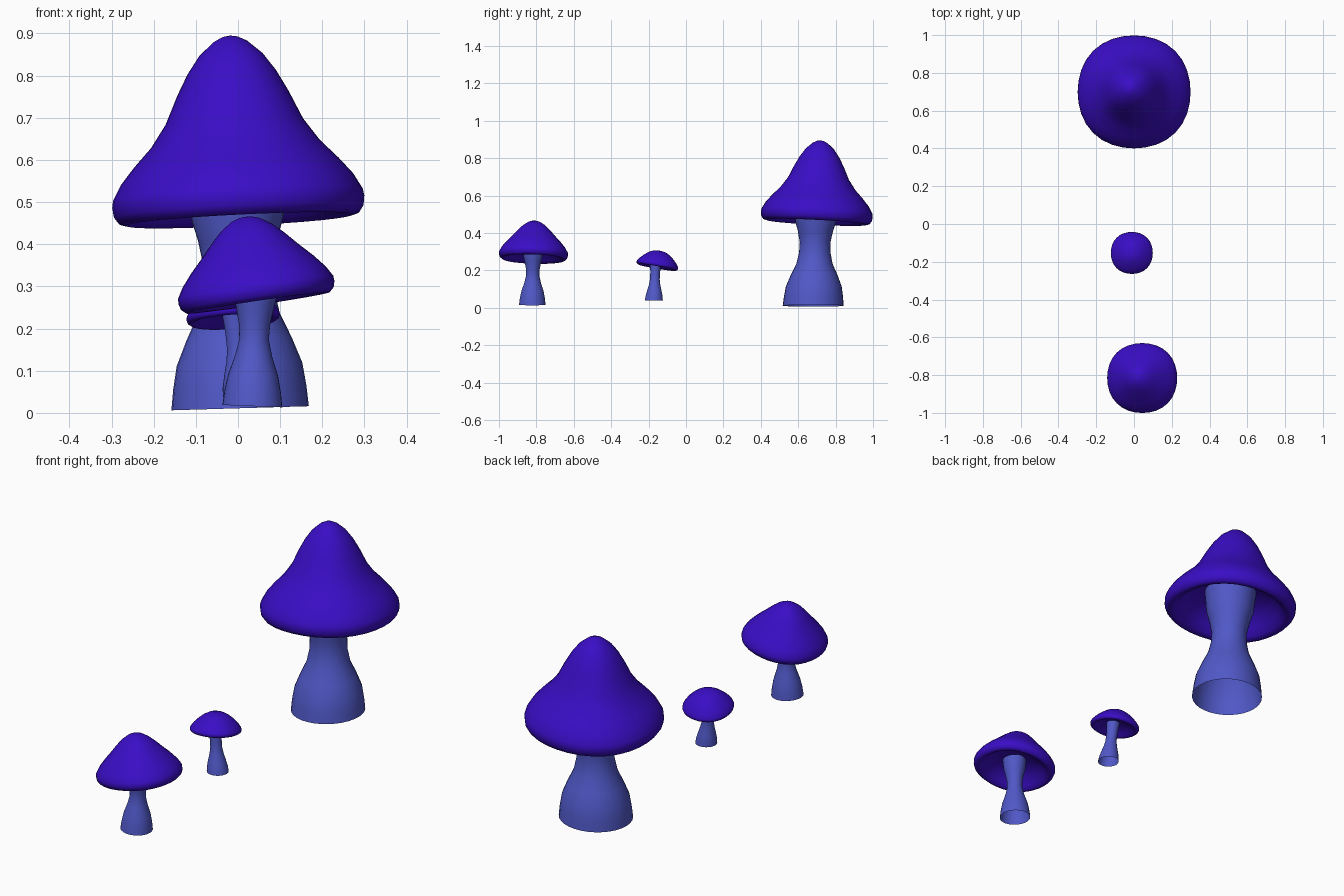
import bpy, bmesh, math

N = 32


def material(name, rgb):
    m = bpy.data.materials.new(name)
    m.diffuse_color = (*rgb, 1)
    return m


CAP = material("cap_indigo", (0.042, 0.004, 0.56))
STEM = material("stem_blue", (0.08, 0.098, 0.57))


def lathe(name, rings, slope, mat, squareness=0.0, poles=None):
    """Skin horizontal rings (x, y, z, radius), each sheared to a slope."""
    bm = bmesh.new()
    loops = []
    for cx, cy, cz, r in rings:
        loop = []
        for i in range(N):
            a = 2 * math.pi * i / N
            rr = r * (1 + squareness * (1 - math.cos(4 * a)))
            dx, dy = rr * math.cos(a), rr * math.sin(a)
            loop.append(bm.verts.new((cx + dx, cy + dy,
                                      cz + slope[0] * dx + slope[1] * dy)))
        loops.append(loop)
    for a, b in zip(loops, loops[1:]):
        for i in range(N):
            j = (i + 1) % N
            bm.faces.new((a[i], a[j], b[j], b[i]))
    if poles:
        for loop, p in zip((loops[0], loops[-1]), poles):
            v = bm.verts.new(p)
            for i in range(N):
                bm.faces.new((loop[(i + 1) % N], loop[i], v))
    bmesh.ops.recalc_face_normals(bm, faces=bm.faces)
    for f in bm.faces:
        f.smooth = True
    me = bpy.data.meshes.new(name)
    bm.to_mesh(me)
    bm.free()
    me.materials.append(mat)
    ob = bpy.data.objects.new(name, me)
    bpy.context.collection.objects.link(ob)
    return ob


def cap(name, centre, slope, profile, top, hollow):
    """Tilted cap: outer profile, rolled lip, concave underside."""
    def at(h):
        return (centre[0] - slope[0] * h, centre[1] - slope[1] * h, centre[2] + h)
    lathe(name, [(*at(h), r) for r, h in profile], slope, CAP, 0.014,
          (at(top), at(hollow)))


def stem(name, foot, head, profile, slope=(0, 0)):
    """Open tube whose centre drifts from foot to head."""
    z0, z1 = profile[0][1], profile[-1][1]
    rings = []
    for r, z in profile:
        t = (z - z0) / (z1 - z0)
        rings.append((foot[0] + t * (head[0] - foot[0]),
                      foot[1] + t * (head[1] - foot[1]), z, r))
    lathe(name, rings, slope, STEM)


# Large mushroom
cap("large_cap", (0, 0.70, 0.513), (0.05, -0.05),
    [(0.018, 0.379), (0.04, 0.368), (0.075, 0.337), (0.105, 0.295), (0.132, 0.245),
     (0.163, 0.178), (0.2, 0.125), (0.243, 0.08), (0.275, 0.042), (0.296, 0.005),
     (0.299, -0.012), (0.296, -0.035), (0.285, -0.051), (0.268, -0.056),
     (0.248, -0.045), (0.225, -0.015), (0.19, 0.025), (0.14, 0.055)], 0.382, 0.075)
stem("large_stem", (0.005, 0.68), (-0.003, 0.697),
     [(0.163, 0.011), (0.158, 0.06), (0.149, 0.115), (0.125, 0.175), (0.097, 0.235),
      (0.084, 0.295), (0.082, 0.35), (0.094, 0.41), (0.11, 0.465), (0.12, 0.57)],
     (0.03, 0))

# Medium mushroom
cap("medium_cap", (0.042, -0.815, 0.297), (0.15, -0.03),
    [(0.014, 0.167), (0.033, 0.161), (0.06, 0.143), (0.085, 0.119), (0.115, 0.086),
     (0.145, 0.055), (0.17, 0.025), (0.184, 0.001), (0.185, -0.012), (0.181, -0.026),
     (0.17, -0.036), (0.158, -0.035), (0.143, -0.022), (0.115, 0.003),
     (0.08, 0.02)], 0.168, 0.03)
stem("medium_stem", (0.034, -0.822), (0.042, -0.817),
     [(0.071, 0.016), (0.067, 0.05), (0.059, 0.09), (0.044, 0.135), (0.035, 0.175),
      (0.037, 0.21), (0.045, 0.25), (0.051, 0.275), (0.055, 0.32)], (-0.04, 0))

# Small mushroom
cap("small_cap", (-0.012, -0.152, 0.236), (0.07, -0.17),
    [(0.015, 0.068), (0.033, 0.065), (0.055, 0.054), (0.077, 0.037), (0.097, 0.017),
     (0.109, 0.0), (0.111, -0.007), (0.109, -0.015), (0.102, -0.02), (0.094, -0.018),
     (0.08, -0.008), (0.06, 0.004)], 0.069, 0.014)
stem("small_stem", (0.012, -0.172), (-0.01, -0.162),
     [(0.048, 0.038), (0.046, 0.06), (0.039, 0.09), (0.031, 0.12), (0.026, 0.15),
      (0.026, 0.185), (0.028, 0.22), (0.031, 0.248)])
